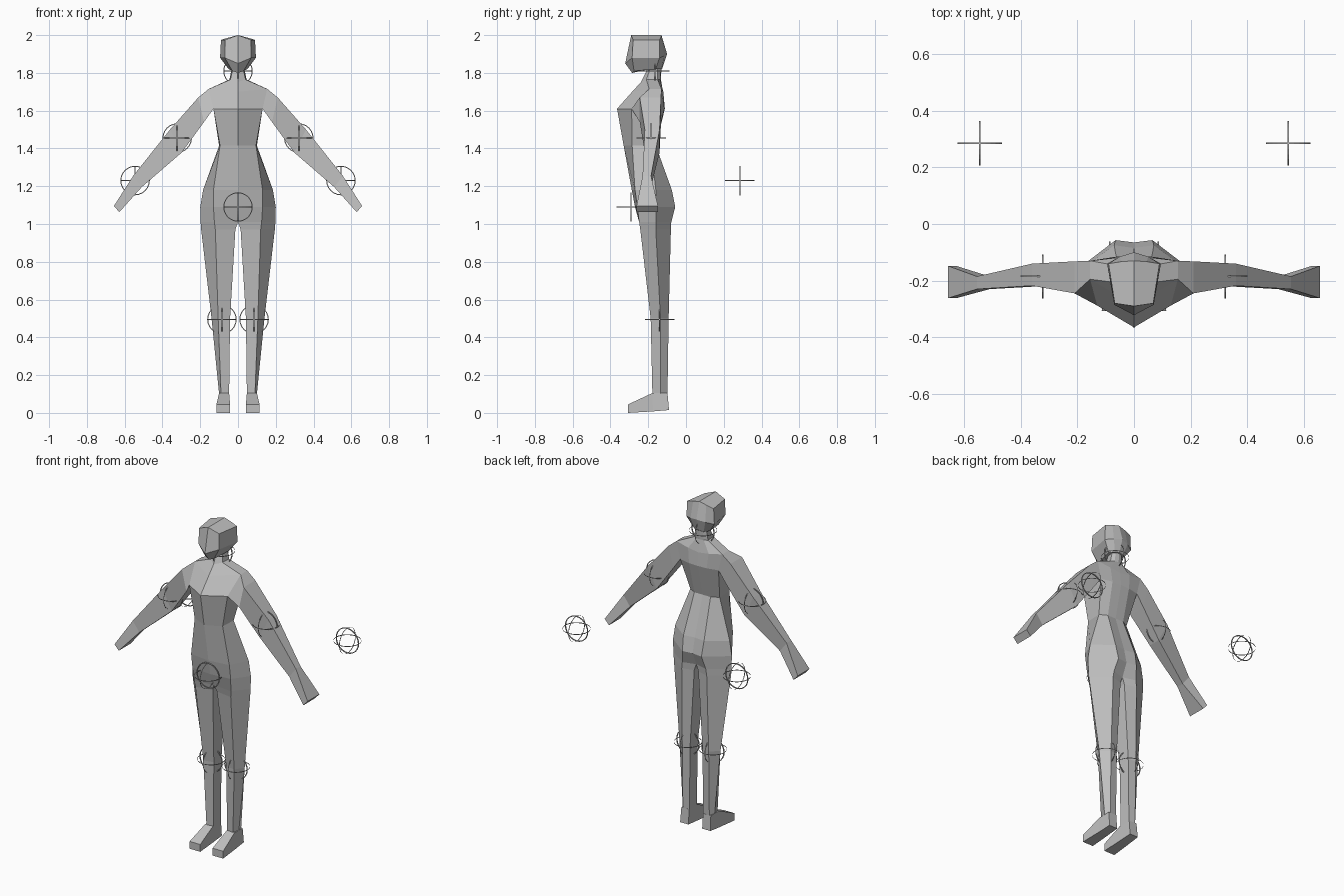
import bpy, bmesh, math
from mathutils import Vector, Matrix

if "Cube" in bpy.data.objects:
    bpy.data.objects.remove(bpy.data.objects["Cube"])

grey = bpy.data.materials.new("plain_grey")
grey.diffuse_color = (0.52, 0.52, 0.52, 1)
grey.use_nodes = True
grey.node_tree.nodes["Principled BSDF"].inputs["Base Color"].default_value = grey.diffuse_color


def ring(z, *pts):
    """Half cross-section at height z; a third value overrides the height."""
    return [(p[0], p[1], p[2] if len(p) > 2 else z) for p in pts]


def finish(name, bm, mirror=True):
    bmesh.ops.remove_doubles(bm, verts=bm.verts, dist=0.0005)
    if mirror:
        bmesh.ops.mirror(bm, geom=bm.verts[:] + bm.edges[:] + bm.faces[:],
                         axis='X', merge_dist=0.0005)
        bmesh.ops.remove_doubles(bm, verts=bm.verts, dist=0.0005)
    bmesh.ops.recalc_face_normals(bm, faces=bm.faces)
    me = bpy.data.meshes.new(name)
    bm.to_mesh(me)
    bm.free()
    me.materials.append(grey)
    ob = bpy.data.objects.new(name, me)
    bpy.context.collection.objects.link(ob)
    return ob


def face(bm, pts):
    bm.faces.new([bm.verts.new(p) for p in pts])


def loft(bm, rings, closed=False, skip=()):
    """Quads between rings; skip holds (ring, column) openings."""
    for r, (a, b) in enumerate(zip(rings, rings[1:])):
        n = len(a)
        for c in range(n if closed else n - 1):
            if (r, c) not in skip:
                d = (c + 1) % n
                face(bm, (a[c], a[d], b[d], b[c]))


# Columns of each half section: front centre, front side, back side, back mid, back centre
head = [
    ring(1.975, (0, -.29, 2.0), (.068, -.28), (.09, -.14), (.045, -.133, 1.988), (0, -.13, 2.0)),
    ring(1.88, (0, -.322, 1.85), (.07, -.285), (.095, -.14), (.05, -.115, 1.89), (0, -.10, 1.90)),
    ring(1.81, (0, -.285, 1.80), (.03, -.275), (.05, -.16, 1.82), (.03, -.13, 1.82), (0, -.125, 1.825)),
    ring(1.82, (0, -.205), (.028, -.19), (.034, -.15), (.02, -.135), (0, -.13)),
]
torso = [
    ring(1.765, (0, -.238, 1.752), (.04, -.21), (.045, -.15), (.025, -.137), (0, -.133)),
    ring(1.715, (0, -.285, 1.70), (.155, -.195), (.155, -.13), (.07, -.12, 1.70), (0, -.12, 1.69)),
    ring(1.61, (0, -.365), (.13, -.288), (.13, -.13), (.06, -.115), (0, -.112)),
    ring(1.415, (0, -.33), (.095, -.285), (.10, -.185), (.055, -.16), (0, -.16)),
    ring(1.18, (0, -.287), (.13, -.27), (.185, -.16), (.07, -.075), (0, -.085)),
    ring(1.09, (0, -.27), (.13, -.257), (.20, -.16), (.065, -.057), (0, -.065)),
    ring(1.01, (0, -.235), (.125, -.248), (.198, -.16), (.08, -.078), (0, -.10)),
]
leg = [torso[-1],
    ring(.97, (.014, -.225), (.12, -.242), (.195, -.16), (.085, -.08), (.014, -.10)),
    ring(.50, (.042, -.175), (.105, -.187), (.14, -.135), (.09, -.092), (.042, -.10)),
    ring(.10, (.047, -.172), (.09, -.178), (.10, -.135), (.09, -.098), (.047, -.10)),
]


def arm_ring(upper, lower, front, back):
    (ux, uz), (lx, lz) = upper, lower
    return [(ux, front, uz), (ux, back, uz), (lx, back, lz), (lx, front, lz)]


# The arm starts from the shoulder opening of the torso
arm = [
    [torso[1][1], torso[1][2], torso[2][2], torso[2][1]],
    arm_ring((.21, 1.67), (.18, 1.54), -.245, -.132),
    arm_ring((.36, 1.50), (.298, 1.378), -.218, -.14),
    arm_ring((.555, 1.255), (.51, 1.195), -.23, -.185),
    arm_ring((.657, 1.095), (.628, 1.063), -.262, -.148),
]

# Body: head, torso, arms and legs in one skin
bm = bmesh.new()
face(bm, head[0])
loft(bm, head + torso, skip={(len(head) + 1, 1)})
loft(bm, arm, closed=True)
face(bm, arm[-1])
loft(bm, leg, closed=True)
finish("body", bm)

# Feet: wedge from heel to toe
foot = [[(x0, y, lo), (x1, y, lo), (x1b, yt, hi), (x0b, yt, hi)]
        for x0, x1, x0b, x1b, y, yt, lo, hi in (
            (.047, .103, .047, .10, -.09, -.098, .015, .105),
            (.045, .107, .047, .10, -.175, -.178, .008, .105),
            (.042, .114, .042, .114, -.307, -.307, 0, .045))]
bm = bmesh.new()
loft(bm, foot, closed=True)
face(bm, foot[0])
face(bm, foot[-1])
finish("feet", bm)


# Joint markers: three crossing hoops around a centre
def hoop(bm, centre, rot, radius=.078, half=.0025, thick=0.0, n=24):
    """Thin band hoop, or a square-section hoop when thick is given."""
    prof = [(radius, -half), (radius, half)]
    if thick:
        prof += [(radius - thick, half), (radius - thick, -half)]
    rows = []
    for i in range(n + 1):
        a = 2 * math.pi * i / n
        rows.append([rot @ Vector((r * math.cos(a), r * math.sin(a), h)) + Vector(centre)
                     for r, h in prof])
    loft(bm, rows, closed=bool(thick))


flat = Matrix.Identity(3)
facing = Matrix.Rotation(math.pi / 2, 3, 'X')
sideways = Matrix.Rotation(math.pi / 2, 3, 'Y')
centres = {"neck_marker": (0, -.165, 1.81), "pelvis_marker": (0, -.29, 1.09)}
for side, s in (("left", 1), ("right", -1)):
    centres[side + "_elbow_marker"] = (s * .322, -.185, 1.455)
    centres[side + "_hand_marker"] = (s * .545, .285, 1.23)
    centres[side + "_knee_marker"] = (s * .085, -.14, .495)
for name, c in centres.items():
    bm = bmesh.new()
    hoop(bm, c, facing, thick=.005)
    hoop(bm, c, flat)
    hoop(bm, c, sideways)
    finish(name, bm, mirror=False)
